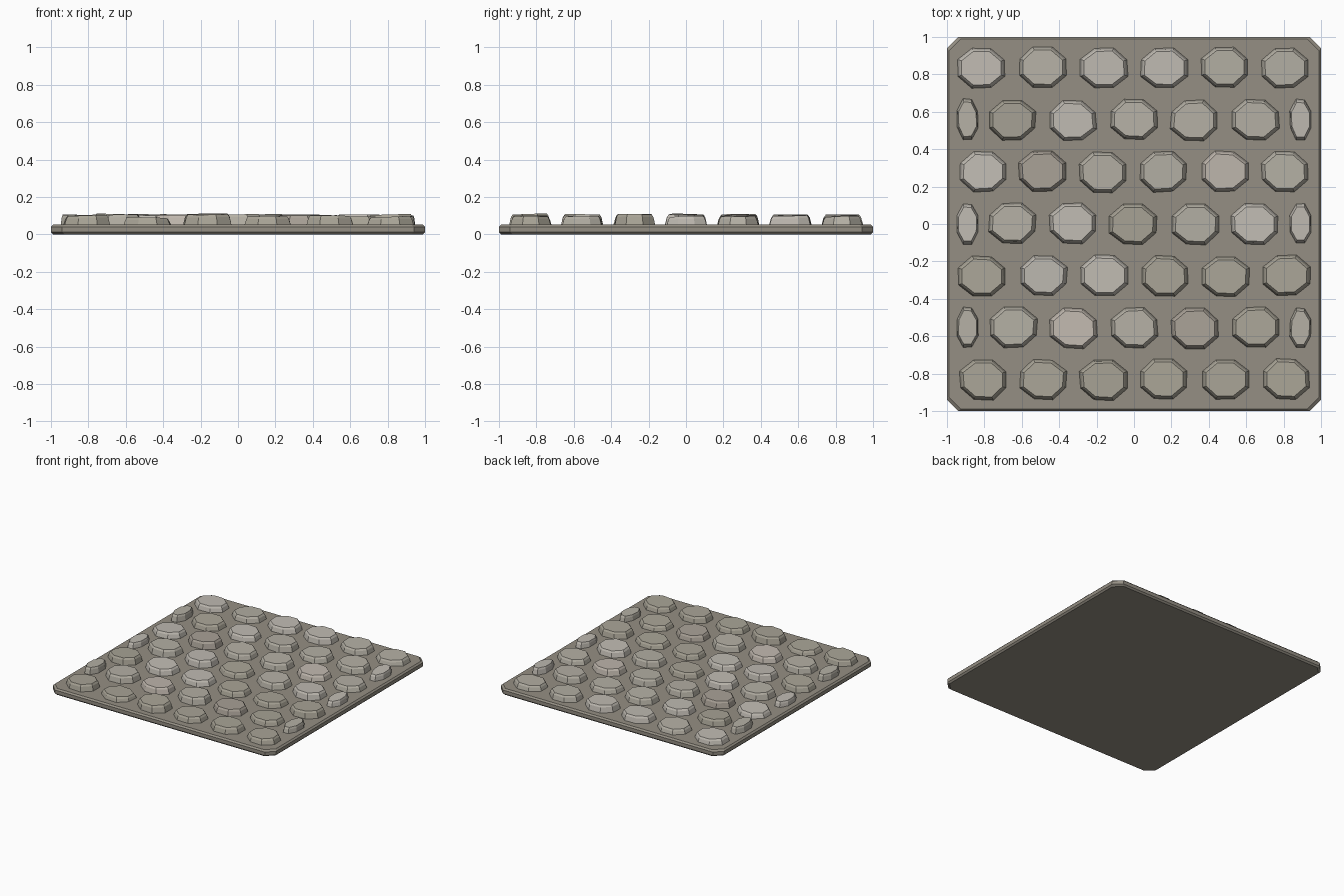
import bpy, bmesh, math, random

if "Cube" in bpy.data.objects:
    bpy.data.objects.remove(bpy.data.objects["Cube"])

random.seed(4)


def material(name, rgb):
    m = bpy.data.materials.new(name)
    m.diffuse_color = (*rgb, 1)
    m.use_nodes = True
    m.node_tree.nodes["Principled BSDF"].inputs["Base Color"].default_value = m.diffuse_color
    return m


def loft(name, rings, mat):
    """Closed solid through matching rings of points, flat shaded."""
    bm = bmesh.new()
    loops = [[bm.verts.new(p) for p in ring] for ring in rings]
    n = len(loops[0])
    for a, b in zip(loops, loops[1:]):
        for i in range(n):
            j = (i + 1) % n
            bm.faces.new((a[i], a[j], b[j], b[i]))
    bm.faces.new(loops[0][::-1])
    bm.faces.new(loops[-1])
    bmesh.ops.recalc_face_normals(bm, faces=bm.faces)
    mesh = bpy.data.meshes.new(name)
    bm.to_mesh(mesh)
    bm.free()
    mesh.materials.append(mat)
    ob = bpy.data.objects.new(name, mesh)
    bpy.context.collection.objects.link(ob)
    return ob


def slab_ring(h, z, c=0.06):
    k = h - c
    return [(h, -k, z), (h, k, z), (k, h, z), (-k, h, z),
            (-h, k, z), (-h, -k, z), (-k, -h, z), (k, -h, z)]


# Base slab with clipped corners and bevelled rims
slab_mat = material("mortar", (0.30, 0.275, 0.23))
loft("base_slab", [slab_ring(0.988, 0), slab_ring(1, 0.012),
                   slab_ring(1, 0.04), slab_ring(0.988, 0.052)], slab_mat)

# Stone shades: light, mid, dark, warm pale, warm dark
shades = {
    "L": material("stone_light", (0.53, 0.50, 0.45)),
    "M": material("stone_mid", (0.46, 0.435, 0.375)),
    "D": material("stone_dark", (0.40, 0.375, 0.31)),
    "P": material("stone_warm_pale", (0.53, 0.48, 0.425)),
    "W": material("stone_warm_dark", (0.40, 0.36, 0.31)),
}


def stone(name, x, y, rx, ry, top, mat):
    # Irregular octagon, tapered sides, small bevel, slightly tilted top
    s = 1 / math.cos(math.pi / 8)
    pts = []
    for i in range(8):
        a = math.pi / 8 + i * math.pi / 4
        r = s * random.uniform(0.96, 1.03)
        pts.append((rx * r * math.cos(a), ry * r * math.sin(a)))
    tx, ty = random.uniform(-0.03, 0.03), random.uniform(-0.03, 0.03)
    rings = []
    for scale, z, tilt in ((1, 0.045, 0), (0.91, top - 0.014, 1), (0.83, top, 1)):
        rings.append([(x + px * scale, y + py * scale,
                       z + tilt * (tx * px + ty * py)) for px, py in pts])
    loft(name, rings, mat)


# Staggered rows from back to front; odd rows end in narrow edge stones
rows = ["LMLLMM", "MDLMMML", "LWMMPM", "LMLDMLL", "DLLDDD", "MMPMWDM", "DDDDDD"]
front_tops = [0.1, 0.088, 0.108, 0.095, 0.1, 0.094]
for r, row in enumerate(rows):
    y = 0.835 - r * 0.278
    n = len(row)
    for c, shade in enumerate(row):
        narrow = n == 7 and c in (0, 6)
        if narrow:
            x = -0.89 if c == 0 else 0.89
        else:
            x = (c - (n - 1) / 2) * 0.324
        top = front_tops[c] if r == 6 else random.uniform(0.092, 0.108)
        if not narrow:
            x += random.uniform(-0.006, 0.006)
        stone(f"stone_{r + 1}_{c + 1}", x, y + random.uniform(-0.004, 0.004),
              0.057 if narrow else 0.127, 0.109, top, shades[shade])
